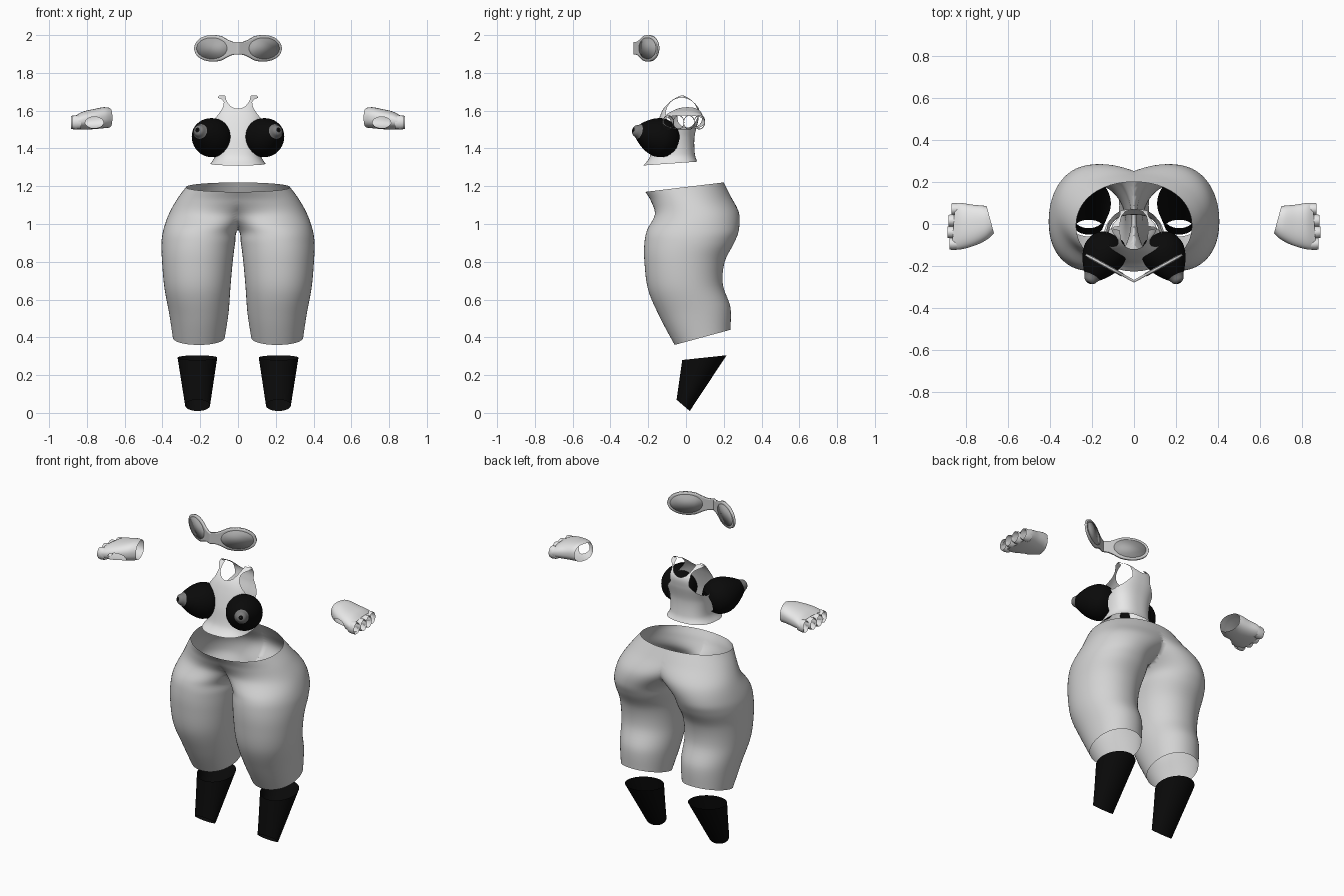
import bpy, bmesh, math
from mathutils import Vector

cube = bpy.data.objects.get("Cube")
if cube:
    bpy.data.objects.remove(cube, do_unlink=True)


def material(name, v):
    m = bpy.data.materials.new(name)
    m.use_nodes = True
    m.diffuse_color = (v, v, v, 1)
    m.node_tree.nodes["Principled BSDF"].inputs["Base Color"].default_value = (v, v, v, 1)
    return m


WHITE = material("white cloth", 0.8)
LEGGING = material("pale grey cloth", 0.65)
BLACK = material("black cloth", 0.003)
PATCH = material("dark grey patch", 0.2)
LENS = material("grey lens", 0.4)
FRAME = material("light grey frame", 0.6)


def finish(name, bm, mats, mirror=True, bisect=False, thickness=0):
    bmesh.ops.recalc_face_normals(bm, faces=bm.faces)
    me = bpy.data.meshes.new(name)
    bm.to_mesh(me)
    bm.free()
    ob = bpy.data.objects.new(name, me)
    bpy.context.collection.objects.link(ob)
    for m in mats:
        me.materials.append(m)
    if mirror:
        mod = ob.modifiers.new("Mirror", "MIRROR")
        mod.use_bisect_axis[0] = bisect
    if thickness:
        mod = ob.modifiers.new("Solidify", "SOLIDIFY")
        mod.thickness = thickness
        mod.offset = 0
    bpy.ops.object.select_all(action="DESELECT")
    ob.select_set(True)
    bpy.context.view_layer.objects.active = ob
    bpy.ops.object.shade_smooth_by_angle(angle=math.radians(50))
    return ob


def spline(rows, steps):
    """Smoothly interpolate between rows of numbers."""
    out = []
    for i in range(len(rows) - 1):
        a, b, c, d = (rows[max(0, min(len(rows) - 1, i + k))] for k in (-1, 0, 1, 2))
        for s in range(steps):
            t = s / steps
            out.append([q + 0.5 * t * (r - p + t * (2 * p - 5 * q + 4 * r - s4 + t * (3 * (q - r) + s4 - p)))
                        for p, q, r, s4 in zip(a, b, c, d)])
    return out + [list(rows[-1])]


def grid(bm, rings, closed=True):
    vs = [[bm.verts.new(p) for p in ring] for ring in rings]
    n = len(vs[0])
    for a, b in zip(vs, vs[1:]):
        for j in range(n if closed else n - 1):
            k = (j + 1) % n
            bm.faces.new((a[j], a[k], b[k], b[j]))


def loft(rows, seg=64, steps=6, power=1.0, swap=False):
    """Rows: height at front, height at back, x min, x max, y front, y back."""
    bm = bmesh.new()
    rings = []
    for zf, zb, x0, x1, y0, y1 in spline(rows, steps):
        ring = []
        for j in range(seg):
            a = 2 * math.pi * j / seg
            c, s = math.cos(a), math.sin(a)
            c, s = (math.copysign(abs(v) ** power, v) for v in (c, s))
            p = Vector(((x0 + x1) / 2 + c * (x1 - x0) / 2, (y0 + y1) / 2 + s * (y1 - y0) / 2,
                        (zf + zb) / 2 + s * (zb - zf) / 2))
            ring.append(p.zyx if swap else p)
        rings.append(ring)
    grid(bm, rings)
    return bm


def cut(bm, rule):
    """Remove the faces that meet the rule, then even out the open edges."""
    bmesh.ops.delete(bm, geom=[f for f in bm.faces if rule(f.calc_center_median())], context="FACES")
    for _ in range(4):
        new = {}
        for v in bm.verts:
            near = [e.other_vert(v).co for e in v.link_edges if e.is_boundary]
            if len(near) == 2:
                new[v] = (v.co * 2 + near[0] + near[1]) / 4
        for v, co in new.items():
            v.co = co


# Leggings: one leg runs up into half of the hips, cut and mirrored at the middle
bm = loft([(1.17, 1.22, -.275, .275, -.215, .2), (1.12, 1.15, -.24, .32, -.185, .235),
           (1.05, 1.06, -.1, .365, -.165, .28), (.97, .97, 0, .395, -.205, .28),
           (.9, .9, .015, .405, -.22, .255), (.8, .8, .028, .402, -.22, .205),
           (.65, .68, .04, .39, -.2, .195), (.5, .56, .05, .365, -.135, .235),
           (.36, .44, .07, .345, -.06, .235)], power=.95)
finish("leggings", bm, [LEGGING], bisect=True)

# Lower leg covers with a pale strip on the front
bm = loft([(.28, .305, .11, .32, -.02, .215), (.07, .01, .148, .28, -.05, .02)], steps=24)
for f in bm.faces:
    c = f.calc_center_median()
    if abs(c.x - .215) < .022 and .09 < c.z < .24 and f.normal.y ** 2 > .5 and c.y < -.01:
        f.material_index = 1
finish("lower_leg_cover", bm, [BLACK, WHITE])

# Vest with neck and arm openings
bm = loft([(1.31, 1.33, -.145, .145, -.225, .06), (1.36, 1.37, -.122, .122, -.19, .047),
           (1.46, 1.46, -.125, .125, -.17, .045), (1.55, 1.55, -.14, .14, -.145, .065),
           (1.61, 1.61, -.122, .122, -.12, .068), (1.655, 1.655, -.112, .112, -.08, .035),
           (1.68, 1.68, -.1, .1, -.03, -.01)], seg=160, steps=12, power=.8)


def vest_opening(c):
    neck = (c.x / .068) ** 2 + ((c.z - 1.69) / .08) ** 2 < 1
    arm = ((c.y + .022) / .085) ** 2 + ((c.z - 1.585) / .083) ** 2 < 1 and abs(c.x) > .06
    return neck or arm


cut(bm, vest_opening)
finish("vest", bm, [WHITE], mirror=False)

# Bust cups turned about a slanted axis, with a patch at the tip
base, tip = Vector((.135, -.13, 1.455)), Vector((.213, -.275, 1.497))
turn = (tip - base).to_track_quat("Z", "Y")
profile = [(.06, -.075), (.09, -.045), (.103, 0), (.1, .035), (.085, .075), (.06, .115),
           (.04, .14), (.034, .15), (.026, .166), (.013, .174), (.001, .175)]
bm = bmesh.new()
grid(bm, [[base + turn @ Vector((r * math.cos(k * math.pi / 20), r * math.sin(k * math.pi / 20), t))
           for k in range(40)] for r, t in spline(profile, 3)])
for f in bm.faces:
    t = (turn.inverted() @ (f.calc_center_median() - base)).z
    f.material_index = 1 if .138 < t < .174 else 0
finish("bust_cup", bm, [BLACK, PATCH])

# Fingerless gloves with a thumb opening
bm = loft([(.665, .70, 1.51, 1.615, -.045, .085), (.70, .725, 1.507, 1.618, -.075, .088),
           (.76, .77, 1.502, 1.608, -.105, .092), (.82, .82, 1.5, 1.595, -.12, .1),
           (.865, .85, 1.503, 1.575, -.122, .1)], seg=96, steps=10, power=.85, swap=True)
cut(bm, lambda c: c.y < -.03 and ((c.x - .76) / .048) ** 2 + ((c.z - 1.537) / .03) ** 2 < 1)
finish("glove", bm, [WHITE])

# Finger openings
bm = bmesh.new()
for i in range(4):
    y, end = -.094 + i * .055, (.876, .885, .882, .868)[i]
    grid(bm, [[(x, y + r * math.cos(a * math.pi / 12), 1.538 + 1.25 * r * math.sin(a * math.pi / 12))
               for a in range(24)] for x, r in ((end - .045, .027), (end - .015, .03), (end, .027))])
finish("glove_finger_loop", bm, [WHITE])

# Goggle frame: a thin sheet folded at the nose
bm = bmesh.new()
outline = [(0, .033), (.03, .035), (.06, .048), (.09, .064), (.13, .07), (.17, .065),
           (.2, .051), (.22, .031), (.23, .004)]
grid(bm, [[(x, -.272 + .55 * x, 1.93 + h * (k / 5 - 1)) for k in range(11)]
          for x, h in spline(outline, 4)], closed=False)
finish("goggle_frame", bm, [FRAME], thickness=.012)

# Goggle lenses
bm = bmesh.new()
bm.faces.new([bm.verts.new((x, -.272 + .55 * x, 1.93 + .056 * math.sin(a * math.pi / 24)))
              for a in range(48) for x in [.135 + .08 * math.cos(a * math.pi / 24)]])
finish("goggle_lens", bm, [LENS], thickness=.018)
